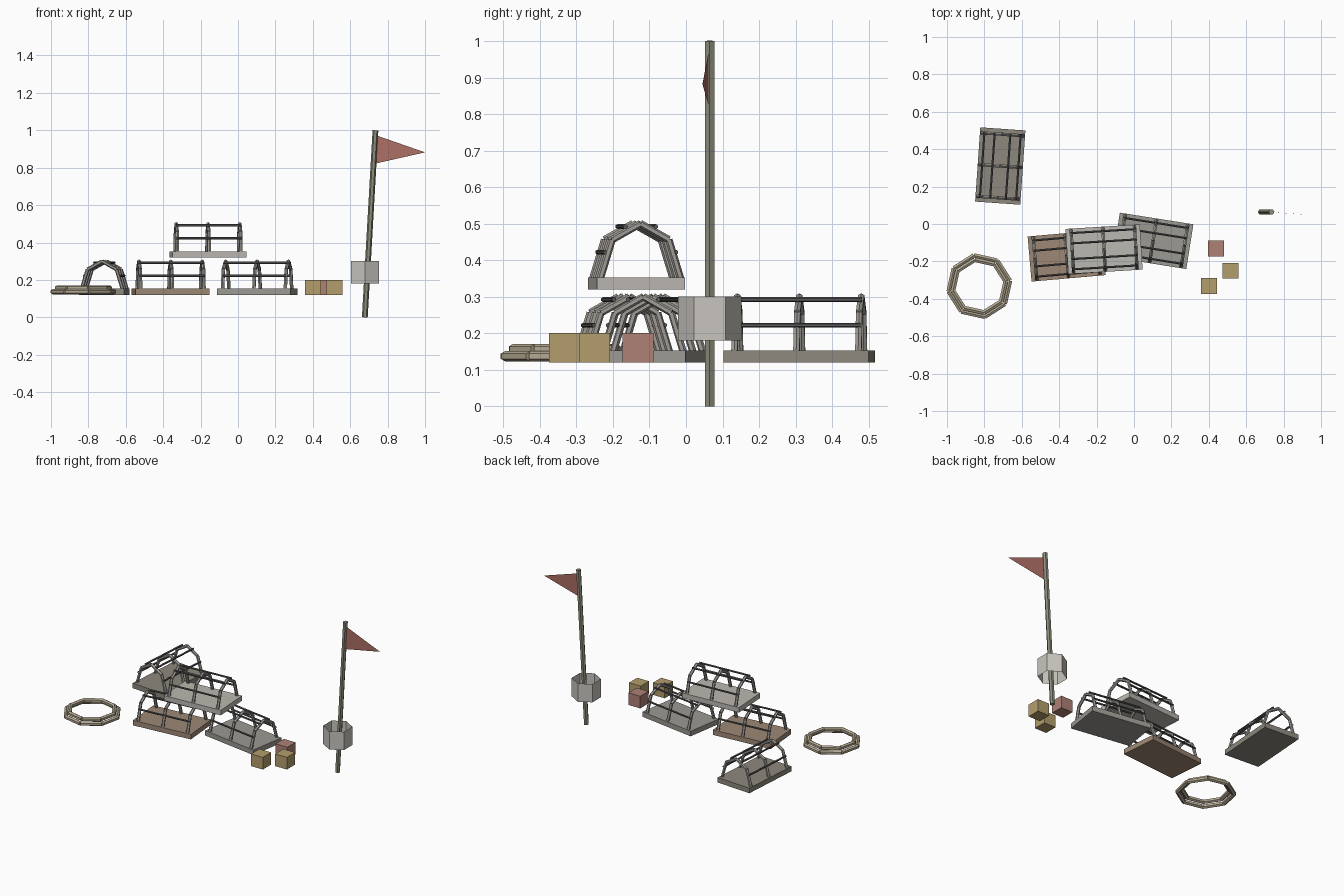
import bpy, bmesh
from math import sin, cos, pi, radians
from mathutils import Vector, Matrix

if "Cube" in bpy.data.objects:
    bpy.data.objects.remove(bpy.data.objects["Cube"])


def material(name, rgb):
    m = bpy.data.materials.new(name)
    m.diffuse_color = (*rgb, 1)
    m.use_nodes = True
    m.node_tree.nodes["Principled BSDF"].inputs["Base Color"].default_value = m.diffuse_color
    return m


def finish(name, bm, mat, matrix=None):
    if matrix:
        bm.transform(matrix)
    me = bpy.data.meshes.new(name)
    bm.to_mesh(me)
    bm.free()
    me.materials.append(mat)
    ob = bpy.data.objects.new(name, me)
    bpy.context.collection.objects.link(ob)
    return ob


def stick(bm, a, b, r, sides=6, caps=True):
    a, b = Vector(a), Vector(b)
    d = b - a
    m = Matrix.Translation((a + b) / 2) @ d.to_track_quat('Z', 'Y').to_matrix().to_4x4()
    bmesh.ops.create_cone(bm, cap_ends=caps, segments=sides, radius1=r, radius2=r,
                          depth=d.length, matrix=m)


def box(bm, centre, size):
    bmesh.ops.create_cube(bm, size=1, matrix=Matrix.Translation(centre) @ Matrix.Diagonal((*size, 1)))


wood = material("weathered_hoop", (0.36, 0.34, 0.31))
dark = material("dark_rail", (0.10, 0.10, 0.10))
rope = material("rope", (0.45, 0.39, 0.28))
red = material("red", (0.42, 0.16, 0.13))
red_box = material("red_box", (0.42, 0.22, 0.18))
yellow = material("yellow_box", (0.45, 0.34, 0.15))
pole_mat = material("pole", (0.27, 0.27, 0.20))
float_mat = material("float", (0.58, 0.56, 0.52))


# Trap: base board, three hoops, four long rails
def trap(name, x, y, z, deg, rgb):
    place = Matrix.Translation((x, y, z)) @ Matrix.Rotation(radians(deg), 4, 'Z')
    bm = bmesh.new()
    box(bm, (0, 0, 0.0165), (0.398, 0.242, 0.033))
    finish(name + "_base", bm, material(name + "_board", rgb), place)

    bm = bmesh.new()
    for hx in (-0.17, 0, 0.17):
        pts = [(hx, 0.11 * cos(i * pi / 4), 0.03 + 0.15 * sin(i * pi / 4)) for i in range(5)]
        for a, b in zip(pts, pts[1:]):
            stick(bm, a, b, 0.01)
    finish(name + "_hoops", bm, wood, place)

    bm = bmesh.new()
    for s in (-1, 1):
        for ry, rz in ((0.097, 0.102), (0.042, 0.172)):
            stick(bm, (-0.175, s * ry, rz), (0.175, s * ry, rz), 0.0065)
    finish(name + "_rails", bm, dark, place)


trap("left_trap", -0.36, -0.17, 0.12, 5, (0.34, 0.25, 0.18))
trap("right_trap", 0.102, -0.09, 0.12, -9, (0.33, 0.32, 0.29))
trap("top_trap", -0.16, -0.135, 0.32, 3.5, (0.50, 0.48, 0.44))
trap("back_trap", -0.715, 0.31, 0.12, 86, (0.27, 0.25, 0.21))

# Rope coil: two stacked eight-sided loops
bm = bmesh.new()
for r, z in ((0.166, 0.137), (0.143, 0.157)):
    pts = [(-0.827 + r * cos(radians(10 + 45 * i)), -0.332 + r * sin(radians(10 + 45 * i)), z)
           for i in range(9)]
    for a, b in zip(pts, pts[1:]):
        stick(bm, a, b, 0.014)
finish("rope_coil", bm, rope)

# Small boxes
for name, x, y, mat in (("red_box", 0.438, -0.132, red_box),
                        ("yellow_box_right", 0.517, -0.25, yellow),
                        ("yellow_box_front", 0.4, -0.332, yellow)):
    bm = bmesh.new()
    box(bm, (x, y, 0.16), (0.085, 0.085, 0.08))
    finish(name, bm, mat)

# Marker pole, open float collar and pennant
bm = bmesh.new()
stick(bm, (0.678, 0.065, 0), (0.735, 0.065, 1.0), 0.0155)
finish("marker_pole", bm, pole_mat)

bm = bmesh.new()
bmesh.ops.create_cone(bm, cap_ends=False, segments=6, radius1=0.0875, radius2=0.0875, depth=0.12,
                      matrix=Matrix.Translation((0.679, 0.065, 0.24)))
# turn the collar so its corners point front and back
vmax = max(v.co.y for v in bm.verts)
if vmax < 0.15:
    bmesh.ops.rotate(bm, verts=bm.verts, cent=(0.679, 0.065, 0.24), matrix=Matrix.Rotation(pi / 6, 3, 'Z'))
finish("float_collar", bm, float_mat)

bm = bmesh.new()
bm.faces.new([bm.verts.new(p) for p in ((0.733, 0.063, 0.975), (0.725, 0.063, 0.82), (1.0, 0.045, 0.882))])
finish("pennant", bm, red)
